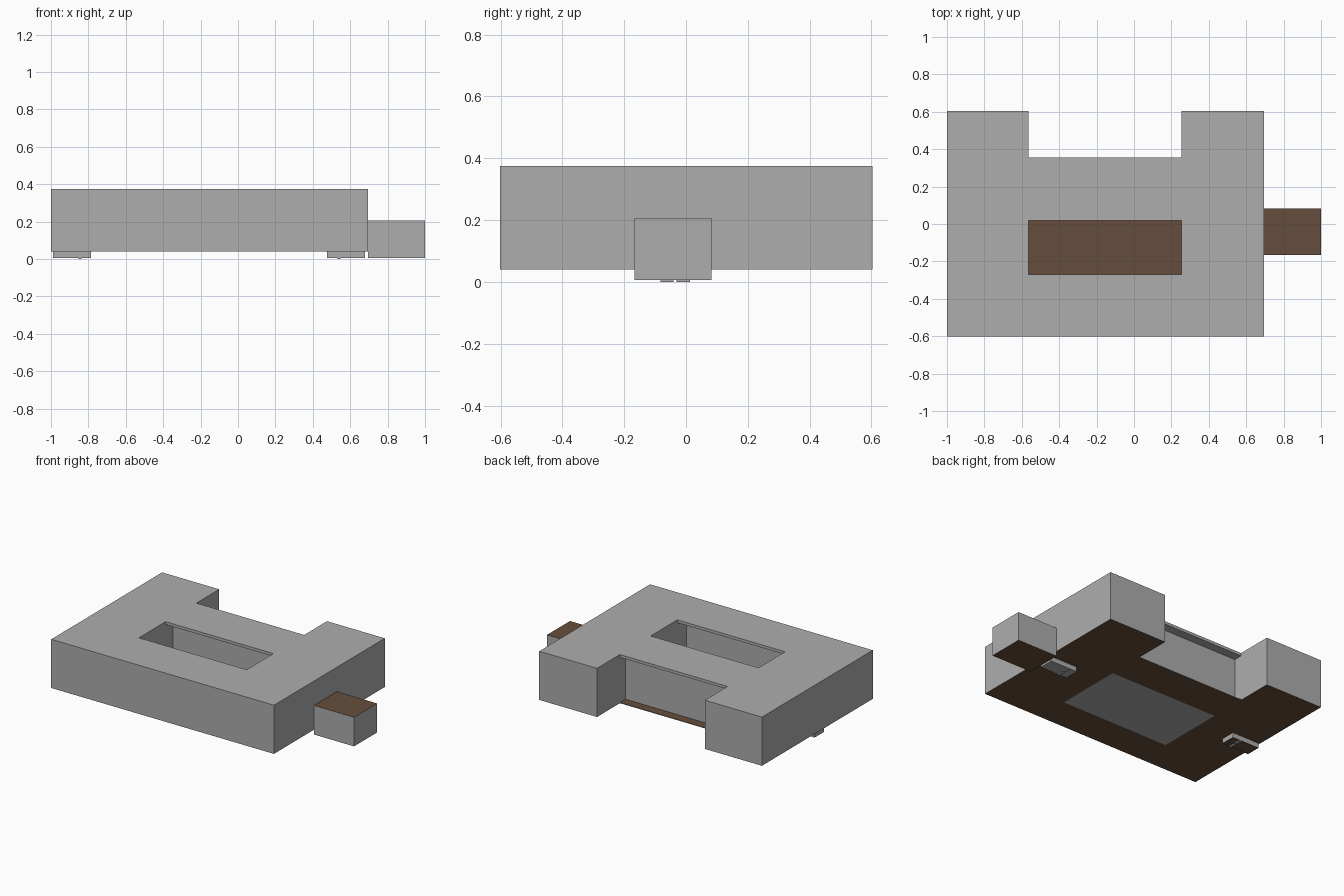
import bpy, bmesh

if "Cube" in bpy.data.objects:
    bpy.data.objects.remove(bpy.data.objects["Cube"])


def material(name, rgb):
    m = bpy.data.materials.new(name)
    m.diffuse_color = (*rgb, 1)
    m.use_nodes = True
    m.node_tree.nodes["Principled BSDF"].inputs["Base Color"].default_value = m.diffuse_color
    return m


GREY = material("concrete_grey", (0.42, 0.42, 0.42))
BROWN = material("floor_brown", (0.130, 0.076, 0.045))


def grid_solid(name, xs, ys, zs, filled, is_brown):
    """Closed solid from the filled cells of a box grid; only outer faces are made."""
    bm = bmesh.new()
    axes = (xs, ys, zs)
    size = [len(a) - 1 for a in axes]

    def full(c):
        if any(not 0 <= c[k] < size[k] for k in range(3)):
            return False
        return filled(*[(axes[k][c[k]] + axes[k][c[k] + 1]) / 2 for k in range(3)])

    cells = [(i, j, k) for i in range(size[0]) for j in range(size[1]) for k in range(size[2])]
    for c in filter(full, cells):
        for ax in range(3):
            for side in (0, 1):
                n = list(c)
                n[ax] += 1 if side else -1
                if full(n):
                    continue
                u, v = (ax + 1) % 3, (ax + 2) % 3
                corners = []
                for du, dv in ((0, 0), (1, 0), (1, 1), (0, 1)):
                    idx = list(c)
                    idx[ax] += side
                    idx[u] += du
                    idx[v] += dv
                    corners.append(bm.verts.new([axes[q][idx[q]] for q in range(3)]))
                if not side:
                    corners.reverse()
                f = bm.faces.new(corners)
                f.normal_update()
                f.material_index = int(is_brown(f.calc_center_median(), f.normal))
    bmesh.ops.remove_doubles(bm, verts=bm.verts, dist=1e-5)
    me = bpy.data.meshes.new(name)
    bm.to_mesh(me)
    bm.free()
    me.materials.append(GREY)
    me.materials.append(BROWN)
    ob = bpy.data.objects.new(name, me)
    bpy.context.collection.objects.link(ob)
    return ob


def box(name, x, y, z, is_brown=lambda c, n: False):
    return grid_solid(name, x, y, z, lambda *p: True, is_brown)


# Main building: two side wings, middle with courtyard, rear recess, roof overhangs
def building_cell(x, y, z):
    if x < -0.565 or x > 0.255:
        return True
    if z < 0.045:                                   # floor slab
        return y < 0.355
    if z < 0.355:                                   # walled rooms
        return y < -0.37 or 0.10 < y < 0.295
    return y < 0.355 and not -0.27 < y < 0.02       # roof slab


def building_brown(c, n):
    if abs(n.z) < 0.5 or c.z > 0.1:
        return False
    under_court = n.z < 0 and -0.565 < c.x < 0.255 and -0.37 < c.y < 0.10
    return not under_court


grid_solid("main_building",
           [-1, -0.565, 0.255, 0.695],
           [-0.602, -0.37, -0.27, 0.02, 0.10, 0.295, 0.355, 0.603],
           [0.04, 0.045, 0.355, 0.375], building_cell, building_brown)

# Side annex with brown roof and underside
box("side_annex", [0.695, 1], [-0.167, 0.083], [0.007, 0.207],
    lambda c, n: abs(n.z) > 0.5)

# Shallow steps under both wings, each with small feet
for side, x0, fx, brown in (("left", -0.99, -0.845, True), ("right", 0.475, 0.54, False)):
    box(side + "_step", [x0, x0 + 0.205], [-0.085, 0.015], [0.007, 0.04],
        lambda c, n, b=brown: b and n.z < -0.5)
    for i, y0 in enumerate((-0.083, -0.03)):
        box(f"{side}_foot_{i}", [fx - 0.008, fx + 0.008], [y0, y0 + 0.043], [0, 0.007])
